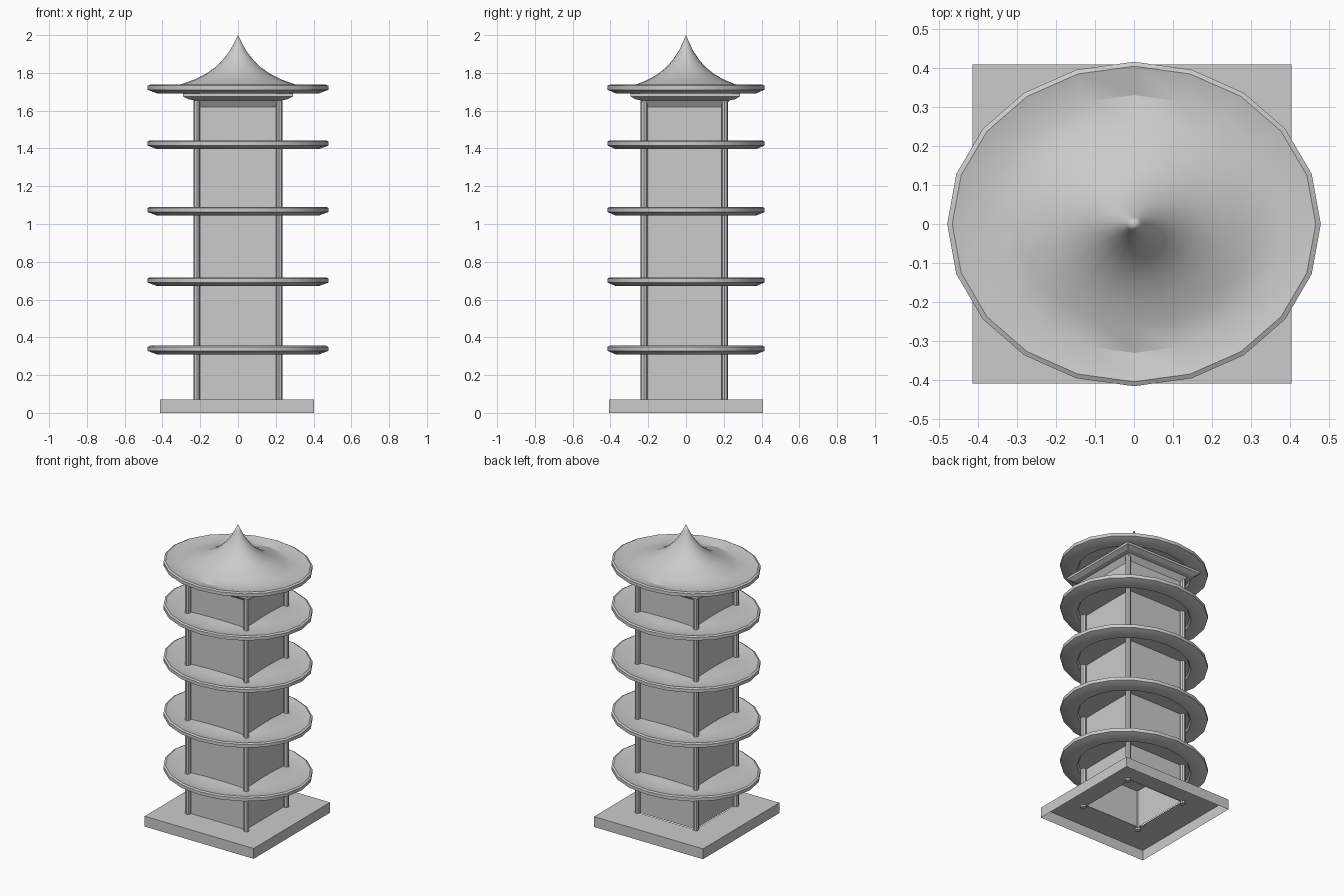
import bpy, bmesh, math

if "Cube" in bpy.data.objects:
    bpy.data.objects.remove(bpy.data.objects["Cube"])


def finish(name, bm, smooth=False):
    bmesh.ops.recalc_face_normals(bm, faces=bm.faces[:])
    mesh = bpy.data.meshes.new(name)
    bm.to_mesh(mesh)
    bm.free()
    ob = bpy.data.objects.new(name, mesh)
    bpy.context.collection.objects.link(ob)
    if smooth:
        bpy.ops.object.select_all(action='DESELECT')
        ob.select_set(True)
        bpy.context.view_layer.objects.active = ob
        bpy.ops.object.shade_smooth_by_angle(angle=math.radians(30))
    return ob


def bridge(bm, a, b):
    n = len(a)
    for i in range(n):
        j = (i + 1) % n
        bm.faces.new((a[i], a[j], b[j], b[i]))


def lathe(name, profile, z0=0, sides=20, sy=0.868):
    """Oval lathe; profile starts and ends on the axis."""
    bm = bmesh.new()
    rings = []
    for r, z in profile:
        n = sides if r > 0 else 1
        rings.append([bm.verts.new((r * math.cos(math.tau * i / sides),
                                    r * sy * math.sin(math.tau * i / sides),
                                    z + z0)) for i in range(n)])
    for a, b in zip(rings, rings[1:]):
        if len(a) == len(b):
            bridge(bm, a, b)
        else:
            tip, ring = (a[0], b) if len(a) == 1 else (b[0], a)
            for i in range(sides):
                bm.faces.new((tip, ring[i], ring[(i + 1) % sides]))
    return finish(name, bm, True)


def square_stack(name, levels, cx=0, cy=0, cap_top=False, cap_bottom=False):
    """Stack of square rings given as (half width, height)."""
    bm = bmesh.new()
    rings = [[bm.verts.new((cx + sx * h, cy + sy * h, z))
              for sx, sy in ((-1, -1), (1, -1), (1, 1), (-1, 1))] for h, z in levels]
    for a, b in zip(rings, rings[1:]):
        bridge(bm, a, b)
    if cap_top:
        bm.faces.new(rings[-1])
    if cap_bottom:
        bm.faces.new(rings[0])
    return finish(name, bm)


# Hollow plinth, open underneath, and the tower tube standing in it
square_stack("plinth", [(0.408, 0), (0.408, 0.07), (0.207, 0.07)], cx=-0.005)
square_stack("tower_walls", [(0.207, 0.07), (0.207, 1.66)], cy=-0.007)

# Eight-sided corner posts
for i, (x, y) in enumerate(((-0.218, -0.222), (0.218, -0.222), (0.218, 0.205), (-0.218, 0.205))):
    bm = bmesh.new()
    bmesh.ops.create_cone(bm, cap_ends=True, segments=8, radius1=0.018, radius2=0.018, depth=1.61)
    bmesh.ops.translate(bm, verts=bm.verts[:], vec=(x, y, 0.86))
    finish(f"corner_post_{i + 1}", bm)

# Flared square bracket under the roof
square_stack("roof_bracket", [(0.21, 1.62), (0.235, 1.655), (0.262, 1.66), (0.29, 1.675), (0.29, 1.69)],
             cy=-0.004, cap_top=True)

# Shared rim and recessed underside of every eave
rim = [(0.38, 0.0), (0.465, 0.018), (0.478, 0.012), (0.478, -0.01),
       (0.43, -0.028), (0.37, -0.026), (0.36, -0.012), (0, -0.006)]

# Oval eaves
for i, z in enumerate((0.338, 0.7, 1.073, 1.425)):
    lathe(f"eave_{i + 1}", [(0, 0.02), (0.2, 0.017), (0.3, 0.01)] + rim, z)

# Pointed roof with a concave sweep
cone = [(0, 0.28), (0.02, 0.24), (0.045, 0.195), (0.08, 0.15), (0.12, 0.11),
        (0.17, 0.075), (0.23, 0.045), (0.3, 0.02)]
lathe("pointed_roof", cone + rim, 1.72)
